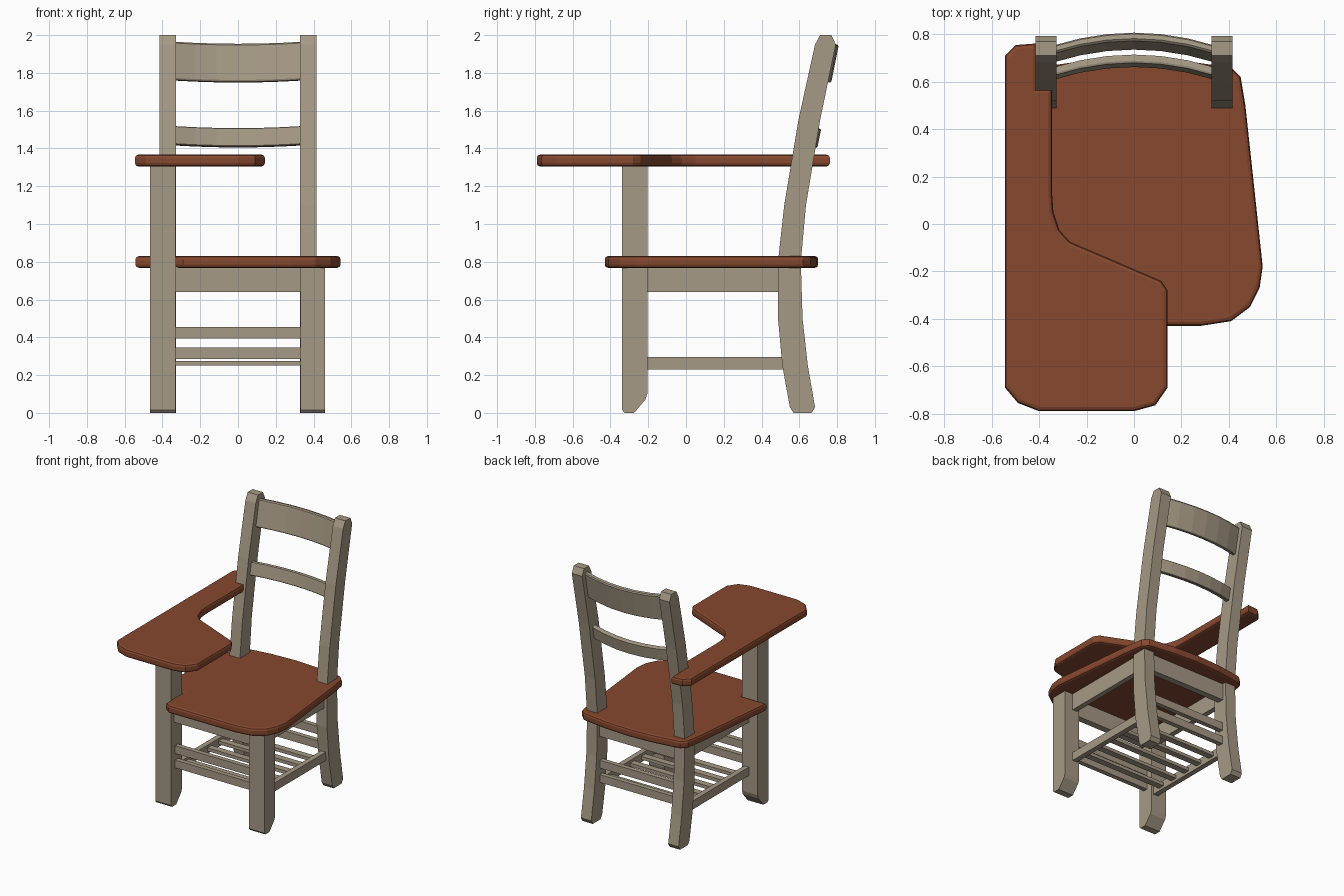
import bpy, bmesh
from mathutils import Vector

if "Cube" in bpy.data.objects:
    bpy.data.objects.remove(bpy.data.objects["Cube"])


def material(name, rgb):
    m = bpy.data.materials.new(name)
    m.diffuse_color = (*rgb, 1)
    m.use_nodes = True
    m.node_tree.nodes["Principled BSDF"].inputs["Base Color"].default_value = m.diffuse_color
    return m


FRAME = material("pale grey wood", (0.38, 0.32, 0.235))
TOP = material("red brown wood", (0.24, 0.065, 0.028))


def finish(name, bm, mat):
    bmesh.ops.recalc_face_normals(bm, faces=bm.faces)
    me = bpy.data.meshes.new(name)
    bm.to_mesh(me)
    bm.free()
    me.materials.append(mat)
    ob = bpy.data.objects.new(name, me)
    bpy.context.collection.objects.link(ob)
    return ob


def prism(name, pts, start, step, mat, bevel=0.0):
    """Extrude a closed outline of 3D points along step."""
    bm = bmesh.new()
    face = bm.faces.new([bm.verts.new(Vector(p) + Vector(start)) for p in pts])
    new = bmesh.ops.extrude_face_region(bm, geom=[face])["geom"]
    bmesh.ops.translate(bm, vec=step, verts=[v for v in new if isinstance(v, bmesh.types.BMVert)])
    if bevel:
        rim = [e for e in bm.edges if abs(e.verts[0].co.z - e.verts[1].co.z) < 1e-5]
        bmesh.ops.bevel(bm, geom=rim, offset=bevel, segments=2, profile=0.5,
                        affect='EDGES', clamp_overlap=True)
    return finish(name, bm, mat)


def box(name, x0, x1, y0, y1, z0, z1):
    pts = [(x0, y0, z0), (x1, y0, z0), (x1, y1, z0), (x0, y1, z0)]
    return prism(name, pts, (0, 0, 0), (0, 0, z1 - z0), FRAME)


def side_profile(name, yz, x0, x1):
    return prism(name, [(0, y, z) for y, z in yz], (x0, 0, 0), (x1 - x0, 0, 0), FRAME)


# Front legs: the left one rises to carry the writing arm
for side, x0, x1, top in (("left", -0.465, -0.332, 1.31), ("right", 0.33, 0.46, 0.78)):
    side_profile("front_leg_" + side,
                 [(-0.338, 0.015), (-0.325, 0), (-0.275, 0), (-0.215, 0.07), (-0.205, 0.1),
                  (-0.205, top), (-0.338, top)], x0, x1)

# Curved back legs running up into the backrest posts
back = [(0.57, 0), (0.665, 0), (0.683, 0.03), (0.645, 0.25), (0.617, 0.5), (0.608, 0.8),
        (0.635, 1.1), (0.71, 1.55), (0.793, 1.95), (0.77, 2.0), (0.71, 2.0),
        (0.683, 1.95), (0.595, 1.55), (0.52, 1.1), (0.487, 0.8), (0.487, 0.5),
        (0.51, 0.25), (0.55, 0.03)]
for side, x0 in (("left", -0.415), ("right", 0.327)):
    side_profile("back_leg_" + side, back, x0, x0 + 0.088)

# Aprons and side stretchers
box("front_apron", -0.34, 0.34, -0.30, -0.25, 0.64, 0.78)
box("back_apron", -0.34, 0.34, 0.53, 0.58, 0.64, 0.78)
for side, s in (("left", -1), ("right", 1)):
    xs = sorted((s * 0.35, s * 0.39))
    box("side_apron_" + side, *xs, -0.21, 0.50, 0.64, 0.78)
    box("side_stretcher_" + side, *xs, -0.21, 0.53, 0.23, 0.295)

# Cross rails and book rack slats
for end, y in (("front", -0.27), ("back", 0.56)):
    box(end + "_rail_upper", -0.34, 0.34, y - 0.018, y + 0.018, 0.395, 0.455)
    box(end + "_rail_lower", -0.34, 0.34, y - 0.018, y + 0.018, 0.285, 0.345)
for i in range(5):
    y = -0.12 + i * 0.137
    box(f"rack_slat_{i + 1}", -0.36, 0.36, y - 0.025, y + 0.025, 0.25, 0.275)


# Bowed backrest slats, leaning with the posts
def back_slat(name, y, z, height, bow=0.055, lean=0.2, n=6):
    bm = bmesh.new()
    up, out = Vector((0, lean, 1)).normalized(), Vector((0, 1, -lean)).normalized()
    rings = []
    for i in range(n + 1):
        t = i / n * 2 - 1
        c = Vector((0.34 * t, y, z)) + out * bow * (1 - t * t)
        rings.append([bm.verts.new(c + up * a * height / 2 + out * b)
                      for a, b in ((-1, -0.015), (-0.92, -0.02), (0.92, -0.02), (1, -0.012),
                                   (1, 0.008), (0.92, 0.015), (-0.92, 0.015), (-1, 0.01))])
    for r, q in zip(rings, rings[1:]):
        for k in range(8):
            bm.faces.new((r[k], r[(k + 1) % 8], q[(k + 1) % 8], q[k]))
    bm.faces.new(rings[0])
    bm.faces.new(rings[-1])
    finish(name, bm, FRAME)


back_slat("backrest_slat_upper", 0.72, 1.862, 0.205)
back_slat("backrest_slat_lower", 0.637, 1.467, 0.1)

# Seat, notched around the left front leg
right = [(0.28, -0.43), (0.41, -0.41), (0.49, -0.35), (0.53, -0.27), (0.543, -0.18),
         (0.47, 0.5), (0.45, 0.62), (0.41, 0.66), (0.2, 0.69)]
left = [(-x, y) for x, y in reversed(right) if y > -0.2]
seat = right + [(0, 0.7)] + left[:-1] + [(-0.543, -0.2), (-0.332, -0.2), (-0.332, -0.4), (-0.29, -0.43)]
prism("seat", [(x, y, 0) for x, y in seat], (0, 0, 0.768), (0, 0, 0.062), TOP, 0.017)

# Writing arm, notched around the left post
arm = [(-0.545, 0.71), (-0.545, -0.69), (-0.49, -0.755), (-0.4, -0.79), (0.0, -0.79),
       (0.09, -0.765), (0.142, -0.69), (0.142, -0.28), (0.115, -0.24), (-0.27, -0.075),
       (-0.315, -0.025), (-0.34, 0.05), (-0.345, 0.12), (-0.345, 0.57), (-0.41, 0.57),
       (-0.41, 0.762), (-0.5, 0.755)]
prism("writing_arm", [(x, y, 0) for x, y in arm], (0, 0, 1.305), (0, 0, 0.062), TOP, 0.017)
